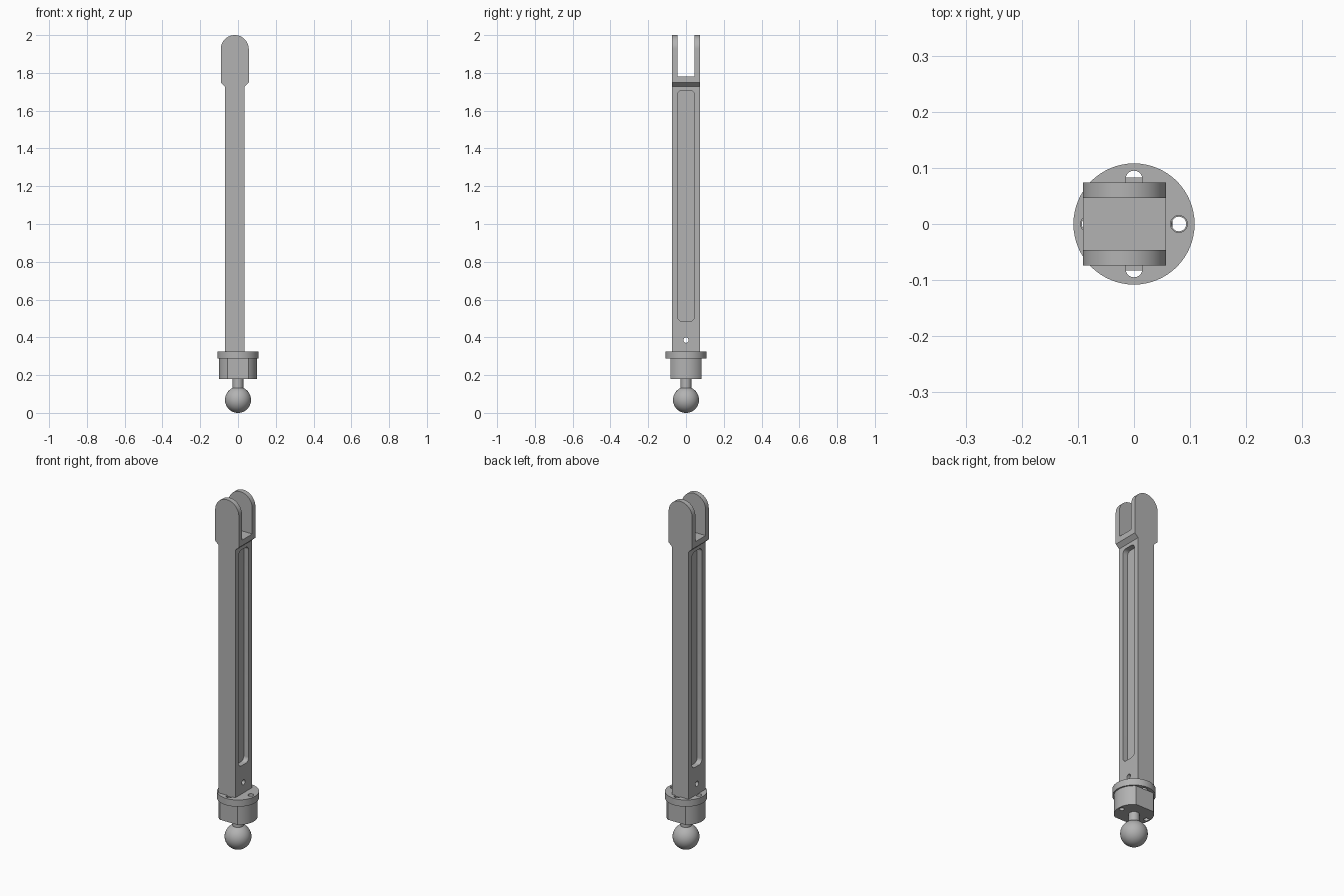
import bpy, bmesh
from math import pi, sin, cos
from mathutils import Matrix

if "Cube" in bpy.data.objects:
    bpy.data.objects.remove(bpy.data.objects["Cube"])

grey = bpy.data.materials.new("plain grey")
grey.use_nodes = True
grey.diffuse_color = (0.45, 0.45, 0.45, 1)
grey.node_tree.nodes["Principled BSDF"].inputs["Base Color"].default_value = grey.diffuse_color

AXES = {"X": Matrix(((0, 0, 1, 0), (1, 0, 0, 0), (0, 1, 0, 0), (0, 0, 0, 1))),
        "Y": Matrix(((1, 0, 0, 0), (0, 0, 1, 0), (0, 1, 0, 0), (0, 0, 0, 1))),
        "Z": Matrix.Identity(4)}


def prism(name, outline, axis, low, high):
    """Extrude a 2D outline along an axis (X: y,z  Y: x,z  Z: x,y)."""
    bm = bmesh.new()
    face = bm.faces.new([bm.verts.new((u, v, low)) for u, v in outline])
    out = bmesh.ops.extrude_face_region(bm, geom=[face])["geom"]
    top = [v for v in out if isinstance(v, bmesh.types.BMVert)]
    bmesh.ops.translate(bm, verts=top, vec=(0, 0, high - low))
    bm.transform(AXES[axis])
    bmesh.ops.recalc_face_normals(bm, faces=bm.faces)
    mesh = bpy.data.meshes.new(name)
    bm.to_mesh(mesh)
    bm.free()
    mesh.materials.append(grey)
    obj = bpy.data.objects.new(name, mesh)
    bpy.context.collection.objects.link(obj)
    return obj


def arc(cx, cy, r, start=0, end=2 * pi, n=32, closed=False):
    steps = n + 1 if closed else n
    return [(cx + r * cos(start + (end - start) * i / n),
             cy + r * sin(start + (end - start) * i / n)) for i in range(steps)]


def rounded(w, z0, z1, r):
    corners = ((w - r, z1 - r), (r - w, z1 - r), (r - w, z0 + r), (w - r, z0 + r))
    return [p for i, (u, v) in enumerate(corners)
            for p in arc(u, v, r, i * pi / 2, (i + 1) * pi / 2, 8, True)]


def activate(obj):
    bpy.ops.object.select_all(action="DESELECT")
    obj.select_set(True)
    bpy.context.view_layer.objects.active = obj


def cut(obj, *cutters):
    activate(obj)
    for cutter in cutters:
        mod = obj.modifiers.new("cut", "BOOLEAN")
        mod.operation, mod.solver, mod.object = "DIFFERENCE", "EXACT", cutter
        bpy.ops.object.modifier_apply(modifier=mod.name)
        bpy.data.objects.remove(cutter)


def smooth(obj):
    activate(obj)
    bpy.ops.object.shade_smooth_by_angle(angle=0.5)


# Arm: square bar widening into a round-topped fork
mid, half, wide, depth = -0.017, 0.052, 0.074, 0.074
eye = 2 - wide
arm_outline = [(mid - half, 0.32), (mid + half, 0.32), (mid + half, 1.728), (mid + wide, 1.748)]
arm_outline += arc(mid, eye, wide, 0, pi, 32, True)
arm_outline += [(mid - wide, 1.748), (mid - half, 1.728)]
arm = prism("forked_arm", arm_outline, "Y", -depth, depth)

slot = [(-0.2, 1.78), (0.2, 1.78), (0.2, 2.1), (-0.2, 2.1)]
pocket = rounded(0.045, 0.485, 1.708, 0.025)
web = 0.022
cut(arm,
    prism("slot_cutter", slot, "Y", -0.046, 0.046),
    prism("left_pocket_cutter", pocket, "X", mid + web, 0.2),
    prism("right_pocket_cutter", pocket, "X", -0.2, mid - web),
    prism("pin_hole_cutter", arc(0, 0.385, 0.014), "X", -0.2, 0.2),
    prism("front_eye_cutter", arc(mid, eye + 0.005, 0.034), "Y", -0.2, 0),
    prism("back_eye_cutter", arc(mid, eye + 0.005, 0.02), "Y", 0, 0.2))
smooth(arm)

# Flange with four bolt holes
bolts = ((0.08, 0), (-0.08, 0), (0, 0.08), (0, -0.08))
flange = prism("flange", arc(0, 0, 0.108, n=64), "Z", 0.287, 0.325)
cut(flange, *[prism("bolt_cutter", arc(x, y, 0.015), "Z", 0.2, 0.4) for x, y in bolts])
smooth(flange)

# Socket: cylinder with flat front and back, bolt holes and side screw holes
flat = 0.083
side = 0.98
socket_outline = arc(0, 0, 0.1, -side, side, 24, True) + arc(0, 0, 0.1, pi - side, pi + side, 24, True)
socket = prism("socket", socket_outline, "Z", 0.18, 0.287)
cut(socket,
    *[prism("bolt_cutter", arc(x, y, 0.013), "Z", 0.1, 0.4) for x, y in bolts[:2]],
    prism("front_screw_cutter", arc(0, 0.232, 0.014), "Y", -0.2, 0.02 - flat),
    prism("back_screw_cutter", arc(0, 0.232, 0.014), "Y", flat - 0.02, 0.2))
smooth(socket)

# Neck and ball joint
neck = prism("ball_neck", arc(0, 0, 0.028), "Z", 0.12, 0.185)
smooth(neck)
bpy.ops.mesh.primitive_uv_sphere_add(segments=48, ring_count=24, radius=0.069, location=(0, 0, 0.069))
ball = bpy.context.object
ball.name = "ball"
ball.data.materials.append(grey)
smooth(ball)
